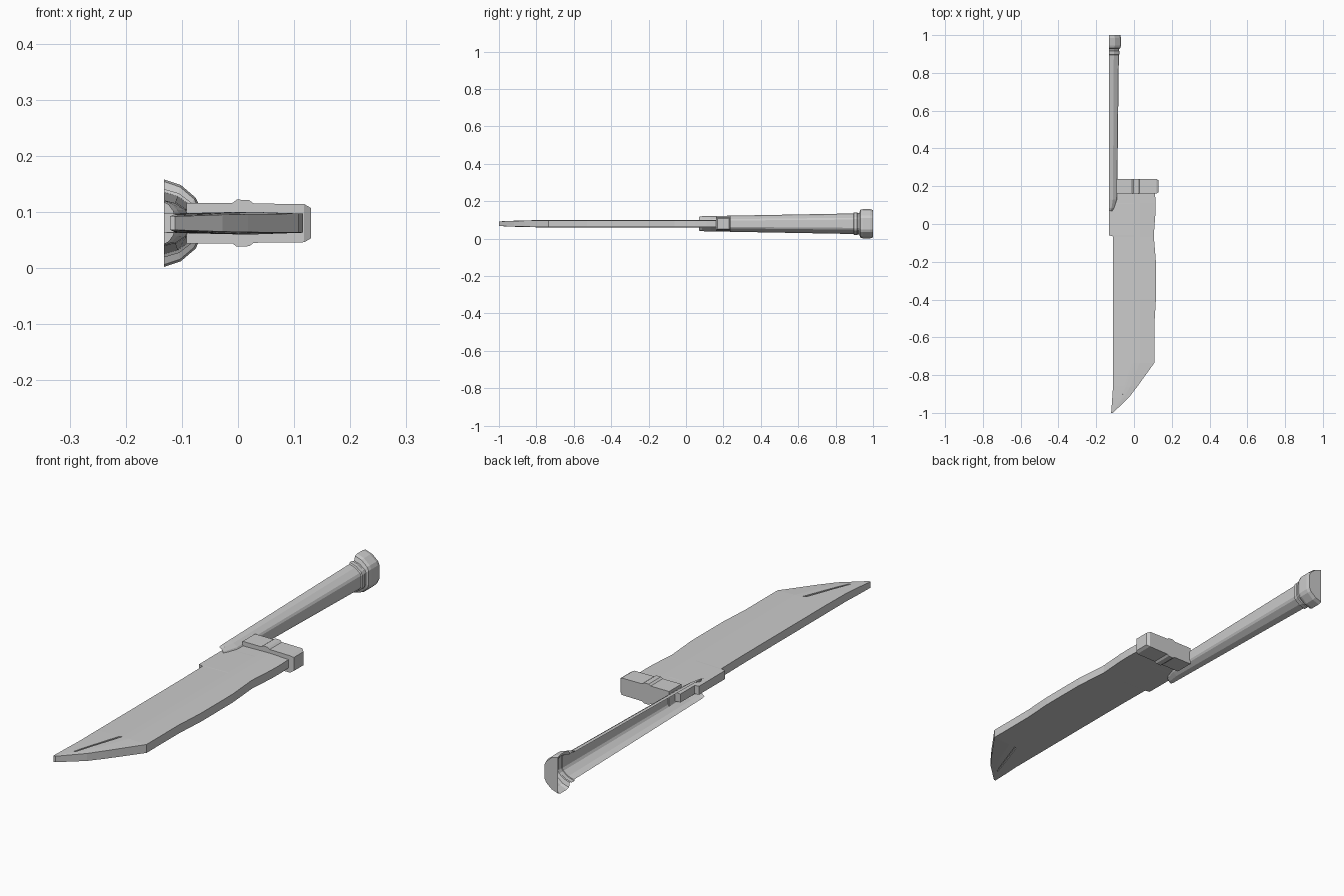
import bpy, bmesh

ZC = 0.08  # mid-plane of the whole knife


def finish(name, bm):
    me = bpy.data.meshes.new(name)
    bm.to_mesh(me)
    bm.free()
    ob = bpy.data.objects.new(name, me)
    bpy.context.collection.objects.link(ob)
    return ob


def loft(name, rings, closed=True, cap_start=True, cap_end=True):
    bm = bmesh.new()
    vs = [[bm.verts.new(p) for p in r] for r in rings]
    n = len(rings[0])
    for a, b in zip(vs, vs[1:]):
        for i in range(n if closed else n - 1):
            j = (i + 1) % n
            bm.faces.new((a[i], a[j], b[j], b[i]))
    if cap_start:
        bm.faces.new(vs[0])
    if cap_end:
        bm.faces.new(vs[-1])
    bmesh.ops.recalc_face_normals(bm, faces=bm.faces)
    bm.normal_update()
    # open shells: make the faces point towards +x
    if not closed and sum(f.normal.x * f.calc_area() for f in bm.faces) < 0:
        bmesh.ops.reverse_faces(bm, faces=bm.faces)
    return finish(name, bm)


# Blade: y, back edge x, two ridge x, cutting edge x, edge and ridge half thickness
blade_stations = [
    (0.20, -0.115, 0.0, 0.03, 0.110, 0.017, 0.020),
    (0.11, -0.115, 0.0, 0.03, 0.114, 0.017, 0.020),
    (0.105, -0.132, 0.0, 0.03, 0.114, 0.017, 0.020),
    (0.05, -0.132, 0.0, 0.03, 0.113, 0.017, 0.020),
    (-0.06, -0.132, 0.0, 0.03, 0.105, 0.017, 0.020),
    (-0.065, -0.112, 0.0, 0.03, 0.105, 0.017, 0.020),
    (-0.20, -0.110, 0.0, 0.03, 0.116, 0.017, 0.020),
    (-0.40, -0.110, 0.0, 0.03, 0.116, 0.017, 0.020),
    (-0.53, -0.110, 0.0, 0.03, 0.108, 0.017, 0.020),
    (-0.735, -0.110, 0.0, 0.03, 0.108, 0.017, 0.020),
    (-0.86, -0.111, -0.045, -0.02, 0.018, 0.016, 0.018),
    (-0.92, -0.115, -0.07, -0.055, -0.028, 0.015, 0.016),
    (-1.00, -0.121, -0.118, -0.116, -0.112, 0.012, 0.0125),
]
rings = []
for y, a, b, c, d, e, r in blade_stations:
    top = [(a, e), (b, r), (c, r), (d, e)]
    rings.append([(x, y, ZC + h) for x, h in top]
                 + [(x, y, ZC - h) for x, h in reversed(top)])
blade = loft("blade", rings)

# Narrow groove near the tip on both faces
for side, label in ((1, "top"), (-1, "bottom")):
    outline = [(0.001, -0.735), (-0.012, -0.745), (-0.078, -0.935), (-0.07, -0.93)]
    cutter = loft("groove_cutter_" + label,
                  [[(x, y, ZC + side * h) for x, y in outline] for h in (0.013, 0.03)])
    cutter.hide_render = True
    cutter.hide_viewport = True
    m = blade.modifiers.new("groove_" + label, 'BOOLEAN')
    m.operation = 'DIFFERENCE'
    m.solver = 'EXACT'
    m.object = cutter

# Guard: x, half height, half depth, with a raised band and a chamfered end
guard_stations = [
    (-0.092, 0.036, 0.039), (-0.010, 0.036, 0.039), (-0.002, 0.042, 0.039),
    (0.020, 0.041, 0.039), (0.028, 0.035, 0.039), (0.118, 0.034, 0.039),
    (0.130, 0.027, 0.031),
]
loft("guard", [[(x, 0.2 + sy * d, ZC + sz * h)
                for sy, sz in ((-1, -1), (1, -1), (1, 1), (-1, 1))]
               for x, h, d in guard_stations])


# Handle and pommel: hollow half shells open on the -x side
def half_ring(y, w, h):
    prof = [(0, 1), (0.48, 0.87), (0.9, 0.58), (1, 0.4)]
    pts = prof + [(u, -v) for u, v in reversed(prof)]
    return [(-0.132 + u * w, y, ZC + v * h) for u, v in pts]


grip = [(0.07, 0.018, 0.037), (0.085, 0.027, 0.040), (0.13, 0.042, 0.041),
        (0.24, 0.044, 0.043), (0.90, 0.052, 0.055)]
loft("handle", [half_ring(*s) for s in grip], False, False, False)

pommel = [(0.895, 0.052, 0.055), (0.898, 0.056, 0.061), (0.915, 0.056, 0.061),
          (0.918, 0.053, 0.057), (0.926, 0.053, 0.057), (0.932, 0.060, 0.074),
          (0.945, 0.063, 0.078), (0.985, 0.063, 0.078), (1.0, 0.060, 0.073)]
loft("pommel", [half_ring(*s) for s in pommel], False, False, True)
